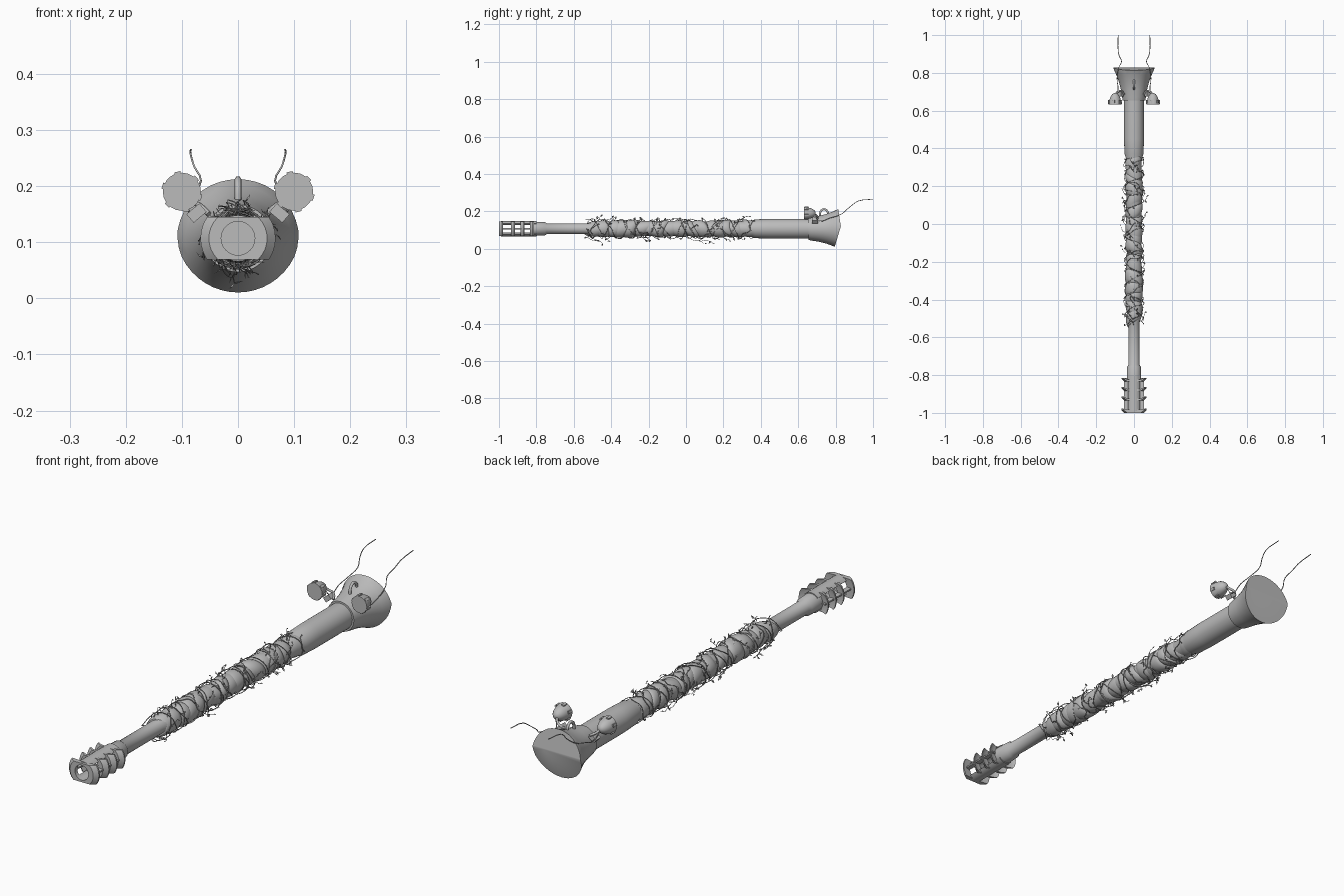
import bpy, bmesh, math, random
from mathutils import Vector, Matrix

random.seed(7)
AXIS = 0.107  # height of the bore line
cube = bpy.data.objects.get("Cube")
if cube:
    bpy.data.objects.remove(cube)

grey = bpy.data.materials.new("plain grey")
grey.use_nodes = True
grey.diffuse_color = (0.5, 0.5, 0.5, 1)
grey.node_tree.nodes["Principled BSDF"].inputs["Base Color"].default_value = (0.5, 0.5, 0.5, 1)


def add(name, bm, angle=35):
    bmesh.ops.recalc_face_normals(bm, faces=bm.faces)
    mesh = bpy.data.meshes.new(name)
    bm.to_mesh(mesh)
    bm.free()
    mesh.materials.append(grey)
    ob = bpy.data.objects.new(name, mesh)
    bpy.context.collection.objects.link(ob)
    bpy.ops.object.select_all(action="DESELECT")
    ob.select_set(True)
    bpy.context.view_layer.objects.active = ob
    bpy.ops.object.shade_smooth_by_angle(angle=math.radians(angle))
    return ob


def lathe(bm, profile, centre=(0, 0, AXIS), n=32, closed=False, tilt=0, phase=0):
    """Revolve (y, radius) points about the y direction; tilt shears the rings along y."""
    c = Vector(centre)
    rings = []
    for y, r in profile:
        ring = []
        for i in range(n):
            a = math.tau * i / n
            ring.append(bm.verts.new(c + Vector((r * math.cos(a), y + tilt * math.cos(a - phase), r * math.sin(a)))))
        rings.append(ring)
    pairs = list(zip(rings, rings[1:]))
    if closed:
        pairs.append((rings[-1], rings[0]))
    else:
        bm.faces.new(rings[0])
        bm.faces.new(rings[-1])
    for p, q in pairs:
        for i in range(n):
            j = (i + 1) % n
            bm.faces.new((p[i], p[j], q[j], q[i]))


def cut(bm, point, normal):
    """Slice away everything on the side the normal points to, and cap the cut."""
    geom = bm.verts[:] + bm.edges[:] + bm.faces[:]
    out = bmesh.ops.bisect_plane(bm, geom=geom, plane_co=point, plane_no=normal, clear_outer=True)
    edges = [e for e in out["geom_cut"] if isinstance(e, bmesh.types.BMEdge)]
    bmesh.ops.triangle_fill(bm, edges=edges, use_beauty=True)


def box(bm, centre, size, rot=Matrix()):
    m = Matrix.Translation(centre) @ rot @ Matrix.Diagonal((*size, 1))
    bmesh.ops.create_cube(bm, size=1, matrix=m)


def tube(name, paths, radius):
    curve = bpy.data.curves.new(name, "CURVE")
    curve.dimensions = "3D"
    curve.bevel_depth = radius
    curve.bevel_resolution = 1
    curve.resolution_u = 3
    curve.use_fill_caps = True
    for path in paths:
        s = curve.splines.new("BEZIER")
        s.bezier_points.add(len(path) - 1)
        for bp, p in zip(s.bezier_points, path):
            bp.co = p
            bp.handle_left_type = bp.handle_right_type = "AUTO"
    curve.materials.append(grey)
    ob = bpy.data.objects.new(name, curve)
    bpy.context.collection.objects.link(ob)
    return ob


# Barrel: thin tube, covered middle and thick rear sleeve
bm = bmesh.new()
lathe(bm, [(-0.82, 0.034), (-0.82, 0.038), (-0.755, 0.036), (-0.745, 0.029), (-0.52, 0.029), (-0.5, 0.036),
           (0.34, 0.04), (0.37, 0.05), (0.45, 0.053), (0.68, 0.053)], n=40)
add("barrel", bm)

# Muzzle brake: swept baffles with flat top and bottom
bm = bmesh.new()
lathe(bm, [(-1.0, 0.03), (-1.0, 0.052), (-0.985, 0.067), (-0.978, 0.067), (-0.984, 0.03)], closed=True)
for y in (-0.935, -0.885, -0.835):
    lathe(bm, [(y, 0.03), (y, 0.05), (y + 0.015, 0.066), (y + 0.021, 0.066), (y + 0.011, 0.05), (y + 0.011, 0.03)],
          closed=True)
for side in (1, -1):
    cut(bm, (0, 0, AXIS + side * 0.038), (0, 0, side))
add("muzzle_baffles", bm)

# Brake shell: top and bottom arcs joined by thin side ribs
bm = bmesh.new()
for side in (1, -1):
    arcs = []
    for r in (0.041, 0.031):
        for y in (-0.99, -0.8):
            row = []
            for i in range(9):
                a = math.radians(42 + 12 * i)
                row.append(bm.verts.new((r * math.cos(a), y, AXIS + side * r * math.sin(a))))
            arcs.append(row)
    for p, q in ((0, 1), (2, 3), (0, 2), (1, 3)):
        for i in range(8):
            bm.faces.new((arcs[p][i], arcs[p][i + 1], arcs[q][i + 1], arcs[q][i]))
    for i in (0, 8):
        bm.faces.new([arcs[k][i] for k in (0, 1, 3, 2)])
    box(bm, (side * 0.042, -0.9, AXIS), (0.02, 0.17, 0.006))
add("muzzle_shell", bm)

# Cloth wrapping: overlapping tilted bands that bulge in the middle
bm = bmesh.new()
y = -0.49
while y < 0.35:
    w = random.uniform(0.03, 0.048)
    r = random.uniform(0.041, 0.048)
    lathe(bm, [(y - w, 0.034), (y - w * 0.8, r - 0.005), (y - w * 0.3, r), (y + w * 0.4, r + 0.001),
               (y + w * 0.85, r - 0.004), (y + w, 0.034)], n=24,
          tilt=random.uniform(0.008, 0.028), phase=random.uniform(0, math.tau))
    y += w * 1.35
add("cloth_wrap", bm, 50)

# Vines: winding stems, loose twigs and small leaves
stems, twigs, leaf_spots = [], [], []


def around(y, a, r):
    return Vector((r * math.cos(a), y, AXIS + r * math.sin(a)))


for k in range(4):
    a, path = k * math.tau / 4, []
    turn = 1 if k % 2 else -1
    for i in range(62):
        y = -0.53 + 0.89 * i / 61 + random.uniform(-0.012, 0.012)
        p = around(y, a, random.uniform(0.046, 0.054))
        path.append(p)
        if random.random() < 0.4:
            leaf_spots.append(p)
        a += turn * random.uniform(0.2, 1.1)
    stems.append(path)
for i in range(34):
    y, a = random.uniform(-0.52, 0.33), random.uniform(0, math.tau)
    tip = random.uniform(0.058, 0.072)
    twig = [around(y, a, 0.045), around(y + 0.015, a + 0.25, tip - 0.008), around(y + 0.035, a + 0.45, tip)]
    twigs.append(twig)
    leaf_spots += twig[1:]
for y in (0.06, 0.11, -0.48):  # hanging runners
    twigs.append([around(y - 0.05, -1.9, 0.046), around(y - 0.02, -1.6, 0.062),
                  around(y + 0.02, -1.7, 0.068), around(y + 0.035, -1.65, 0.08)])
    leaf_spots += twigs[-1][2:]
tube("vine_stems", stems, 0.0016)
tube("vine_twigs", twigs, 0.0011)

bm = bmesh.new()
for p in leaf_spots:
    spin = Matrix.Rotation(random.uniform(0, 6.28), 3, "Y") @ Matrix.Rotation(random.uniform(0, 6.28), 3, "Z")
    s = random.uniform(0.007, 0.012)
    base, left, tip, right = [bm.verts.new(p + spin @ Vector(c) * s) for c in
                              ((0, 0, 0), (-0.5, 0.8, 0.25), (0, 1.7, 0), (0.5, 0.8, 0.25))]
    bm.faces.new((base, left, tip))
    bm.faces.new((base, tip, right))
add("vine_leaves", bm, 10)

# Mantlet: flared collar with a flat underside and a creased rear face
bm = bmesh.new()
lathe(bm, [(0.655, 0.05), (0.655, 0.06), (0.67, 0.063), (0.71, 0.069), (0.75, 0.079), (0.79, 0.094),
           (0.815, 0.106), (0.85, 0.113)], n=40)
cut(bm, (0, 0, 0), (0, 0, -1))
cut(bm, (0, 0.828, 0.12), (0, 0.09, 0.014))
cut(bm, (0, 0.828, 0.12), (0, 0.12, -0.036))
add("mantlet", bm)

# Lifting eye on top of the mantlet
tube("lifting_eye", [[(0, 0.715, 0.172), (0, 0.72, 0.2), (0, 0.738, 0.212), (0, 0.756, 0.2), (0, 0.76, 0.182)]], 0.006)

# Lamps with rim clips, brackets and trailing cables
for side, label in ((1, "left"), (-1, "right")):
    c = Vector((side * 0.1, 0, 0.19))
    bm = bmesh.new()
    dome = [(0.636 + 0.058 * math.sin(t), 0.032 * math.cos(t)) for t in [math.radians(d) for d in range(0, 90, 12)]]
    lathe(bm, [(0.632, 0.029), (0.632, 0.034), (0.64, 0.034)] + dome[1:], c, n=20)
    for i in range(6):
        rot = Matrix.Rotation(math.tau * i / 6 + 0.3, 4, "Y")
        box(bm, c + rot @ Vector((0.034, 0.645, 0)), (0.005, 0.022, 0.011), rot)
    add(label + "_lamp", bm)
    tube(label + "_lamp_bracket", [[(side * 0.052, 0.685, 0.15), (side * 0.068, 0.705, 0.165),
                                    (side * 0.085, 0.7, 0.175), (side * 0.098, 0.685, 0.188)]], 0.005)
    bm = bmesh.new()
    box(bm, (side * 0.074, 0.69, 0.152), (0.03, 0.03, 0.02), Matrix.Rotation(side * 0.7, 4, "Y"))
    add(label + "_lamp_mount", bm)
    tube(label + "_cable", [[(side * x, y, z) for x, y, z in (
        (0.1, 0.69, 0.185), (0.085, 0.71, 0.15), (0.09, 0.77, 0.165), (0.08, 0.83, 0.185), (0.066, 0.86, 0.21),
        (0.078, 0.89, 0.235), (0.084, 0.92, 0.255), (0.084, 1.0, 0.265))]], 0.0018)
